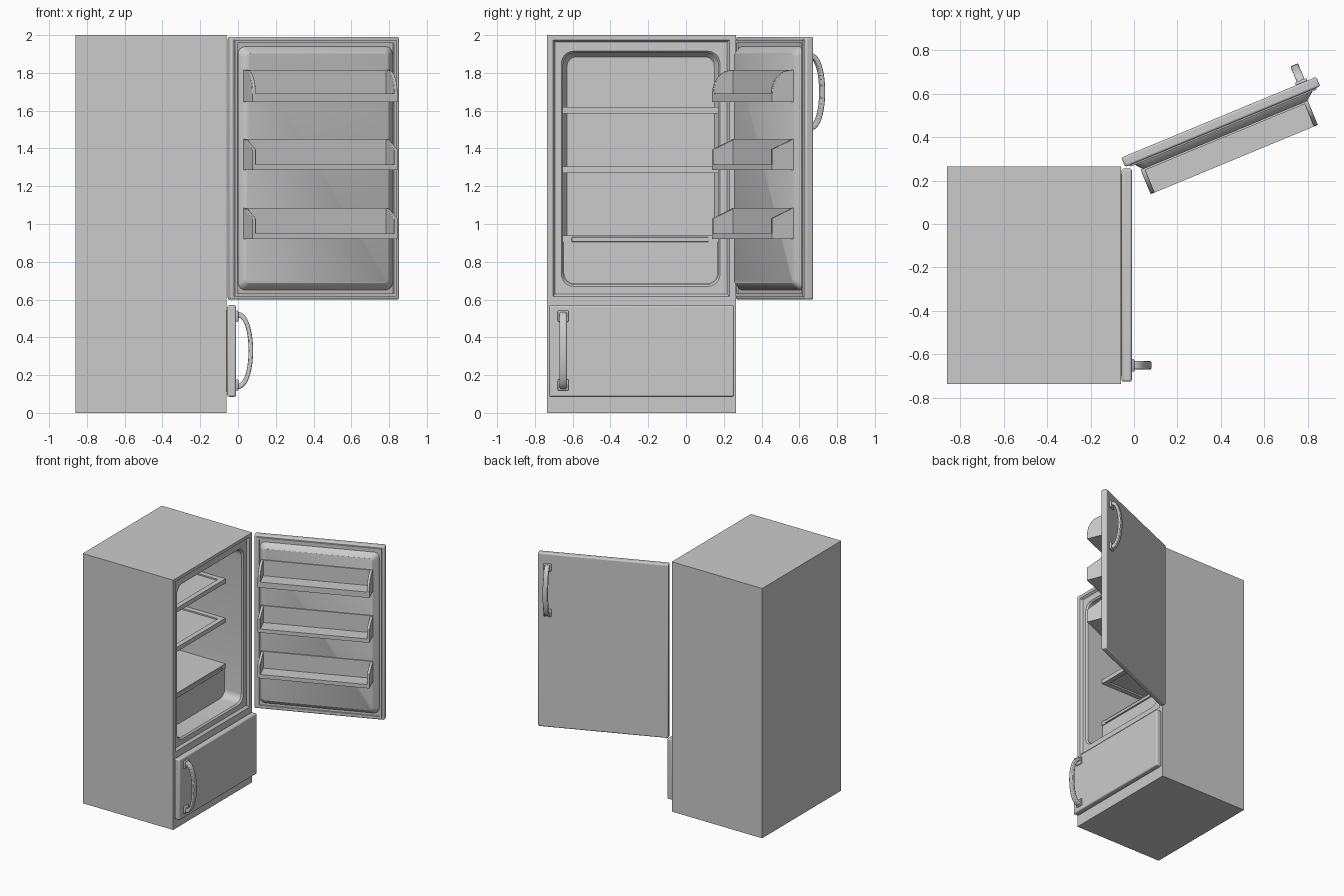
import bpy, bmesh
from math import sin, cos, pi, radians
from mathutils import Matrix, Vector

if "Cube" in bpy.data.objects:
    bpy.data.objects.remove(bpy.data.objects["Cube"])

# Local frames: x = across the front, y = outward, z = up
CAB = Matrix.Rotation(-pi / 2, 4, 'Z')
FREEZER = Matrix.Translation((-0.057, 0.255, 0)) @ CAB
DOOR = Matrix.Translation((-0.04, 0.262, 0)) @ Matrix.Rotation(radians(22.5), 4, 'Z')


def finish(name, bm, frame, bevel=0, segments=2):
    bmesh.ops.remove_doubles(bm, verts=bm.verts, dist=1e-5)
    bmesh.ops.recalc_face_normals(bm, faces=bm.faces)
    mesh = bpy.data.meshes.new(name)
    bm.to_mesh(mesh)
    bm.free()
    ob = bpy.data.objects.new(name, mesh)
    bpy.context.collection.objects.link(ob)
    ob.matrix_world = frame
    bpy.ops.object.select_all(action='DESELECT')
    ob.select_set(True)
    bpy.context.view_layer.objects.active = ob
    bpy.ops.object.shade_smooth_by_angle(angle=radians(30))
    if bevel:
        mod = ob.modifiers.new("edge_rounding", 'BEVEL')
        mod.width, mod.segments = bevel, segments
        mod.limit_method = 'ANGLE'
    return ob


def rrect(a0, a1, b0, b1, y, r=0.0, rt=None, n=6):
    """Rounded rectangle in the xz plane at depth y; rt = top corner radius."""
    rt = r if rt is None else rt
    corners = [(a1 - rt, b1 - rt, rt), (a0 + rt, b1 - rt, rt),
               (a0 + r, b0 + r, r), (a1 - r, b0 + r, r)]
    return [(cx + q * cos((k + i / n) * pi / 2), y, cz + q * sin((k + i / n) * pi / 2))
            for k, (cx, cz, q) in enumerate(corners) for i in range(n + 1)]


def loft(name, frame, loops, closed=False, bevel=0):
    """Skin consecutive loops; cap both ends, or join last to first."""
    bm = bmesh.new()
    rows = [[bm.verts.new(p) for p in loop] for loop in loops]
    pairs = list(zip(rows, rows[1:])) + ([(rows[-1], rows[0])] if closed else [])
    for lo, hi in pairs:
        for i in range(len(lo)):
            j = (i + 1) % len(lo)
            bm.faces.new((lo[i], lo[j], hi[j], hi[i]))
    if not closed:
        bm.faces.new(rows[0])
        bm.faces.new(rows[-1])
    return finish(name, bm, frame, bevel)


def boxes(name, frame, spans, bevel=0, segments=2):
    """One object made of boxes given as (x0, x1, y0, y1, z0, z1)."""
    bm = bmesh.new()
    for x0, x1, y0, y1, z0, z1 in spans:
        m = Matrix.Translation(((x0 + x1) / 2, (y0 + y1) / 2, (z0 + z1) / 2))
        bmesh.ops.create_cube(bm, size=1, matrix=m @ Matrix.Diagonal((x1 - x0, y1 - y0, z1 - z0, 1)))
    return finish(name, bm, frame, bevel, segments)


def handle(name, frame, x, y, z):
    """Arched pull bar with two mounting feet."""
    n = 20
    outer = [(y + 0.09 * sin(pi * i / n) ** 0.8, z - 0.205 * cos(pi * i / n)) for i in range(n + 1)]
    inner = [(y + 0.066 * sin(pi * i / n) ** 0.8, z - 0.178 * cos(pi * i / n)) for i in range(n + 1)]
    bm = bmesh.new()
    rows = [[bm.verts.new((x + dx, p[0], p[1])) for p in side]
            for dx, side in ((-0.019, outer), (0.019, outer), (0.019, inner), (-0.019, inner))]
    for k in range(4):
        a, b = rows[k], rows[(k + 1) % 4]
        for i in range(n):
            bm.faces.new((a[i], a[i + 1], b[i + 1], b[i]))
    for i in (0, n):
        bm.faces.new([row[i] for row in rows])
    finish(name, bm, frame, 0.006)
    boxes(name + "_feet", frame,
          [(x - 0.029, x + 0.029, y - 0.002, y + 0.012, z + s * 0.182 - 0.03, z + s * 0.182 + 0.03)
           for s in (-1, 1)], 0.006)


def bin_(name, z0, floor, side_profile):
    """Door bin: thick floor, back panel and two shaped ends."""
    x0, x1, back, front = 0.06, 0.892, -0.038, -0.16
    top = max(p[1] for p in side_profile)
    boxes(name, DOOR, [(x0, x1, front, back, z0, floor), (x0, x1, -0.048, back, floor, top)])
    pts = [(back, z0), (front, z0)] + side_profile
    for i, (a, b) in enumerate(((x0, x0 + 0.02), (x1 - 0.02, x1))):
        loft(f"{name}_end_{i + 1}", DOOR, [[(x, y, z) for y, z in pts] for x in (a, b)], bevel=0.003)


# Cabinet shell with stepped opening and rounded compartment
outer = (-0.265, 0.735, 0, 2)
loft("cabinet", CAB, [
    rrect(*outer, -0.86), rrect(*outer, -0.06),
    rrect(-0.23, 0.705, 0.615, 1.975, -0.06),
    rrect(-0.218, 0.693, 0.63, 1.963, -0.078),
    rrect(-0.18, 0.66, 0.67, 1.915, -0.078, 0.065),
    rrect(-0.17, 0.65, 0.68, 1.905, -0.09, 0.06),
    rrect(-0.17, 0.65, 0.68, 1.905, -0.77, 0.06),
    rrect(-0.15, 0.63, 0.70, 1.885, -0.80, 0.05)])

# Framed shelves
for i, z in enumerate((1.585, 1.27)):
    a, b, back, front, top = -0.17, 0.65, -0.79, -0.23, z + 0.035
    boxes(f"shelf_{i + 1}", CAB, [
        (a, b, front - 0.04, front, z, top), (a, b, back, back + 0.04, z, top),
        (a, a + 0.04, back + 0.04, front - 0.04, z, top),
        (b - 0.04, b, back + 0.04, front - 0.04, z, top)])
    boxes(f"shelf_glass_{i + 1}", CAB, [(a + 0.03, b - 0.03, back + 0.03, front - 0.03, z + 0.012, z + 0.024)])

# Crisper drawer, lid and grip
loft("drawer", CAB, [rrect(-0.168, 0.648, 0.682, 0.905, y, 0.06, 0.0) for y in (-0.78, -0.235)])
boxes("drawer_lid", CAB, [(-0.17, 0.65, -0.79, -0.23, 0.905, 0.94)])
boxes("drawer_grip", CAB, [(-0.12, 0.605, -0.24, -0.222, 0.905, 0.93)], 0.003)

# Freezer door with its seal
boxes("freezer_door", FREEZER, [(0, 0.98, 0, 0.047, 0.085, 0.57)], 0.01, 3)
boxes("freezer_seal", FREEZER, [(0.025, 0.955, -0.004, 0.001, 0.11, 0.545)])
handle("freezer_handle", FREEZER, 0.905, 0.047, 0.33)

# Open main door with seal and raised liner
boxes("main_door", DOOR, [(0, 0.97, 0, 0.047, 0.6, 1.99)], 0.01, 3)
loft("door_seal", DOOR, [
    rrect(0.02, 0.95, 0.615, 1.975, 0.002), rrect(0.022, 0.948, 0.617, 1.973, -0.008),
    rrect(0.036, 0.934, 0.631, 1.959, -0.008), rrect(0.038, 0.932, 0.633, 1.957, 0.002)], closed=True)
loft("door_liner", DOOR, [
    rrect(0.043, 0.93, 0.65, 1.94, 0.002, 0.04),
    rrect(0.047, 0.926, 0.655, 1.935, -0.01, 0.04),
    rrect(0.068, 0.893, 0.682, 1.908, -0.036, 0.025),
    rrect(0.075, 0.886, 0.688, 1.902, -0.04, 0.02)])
handle("main_door_handle", DOOR, 0.897, 0.047, 1.7)

# Door bins: curved top bin and two with sloped ends
bin_("top_bin", 1.645, 1.69,
     [(-0.05 - 0.11 * cos(t * pi / 16), 1.69 + 0.125 * sin(t * pi / 16)) for t in range(9)] + [(-0.038, 1.815)])
for label, z in (("middle_bin", 1.285), ("lower_bin", 0.92)):
    bin_(label, z, z + 0.03, [(-0.16, z + 0.11), (-0.038, z + 0.165)])
